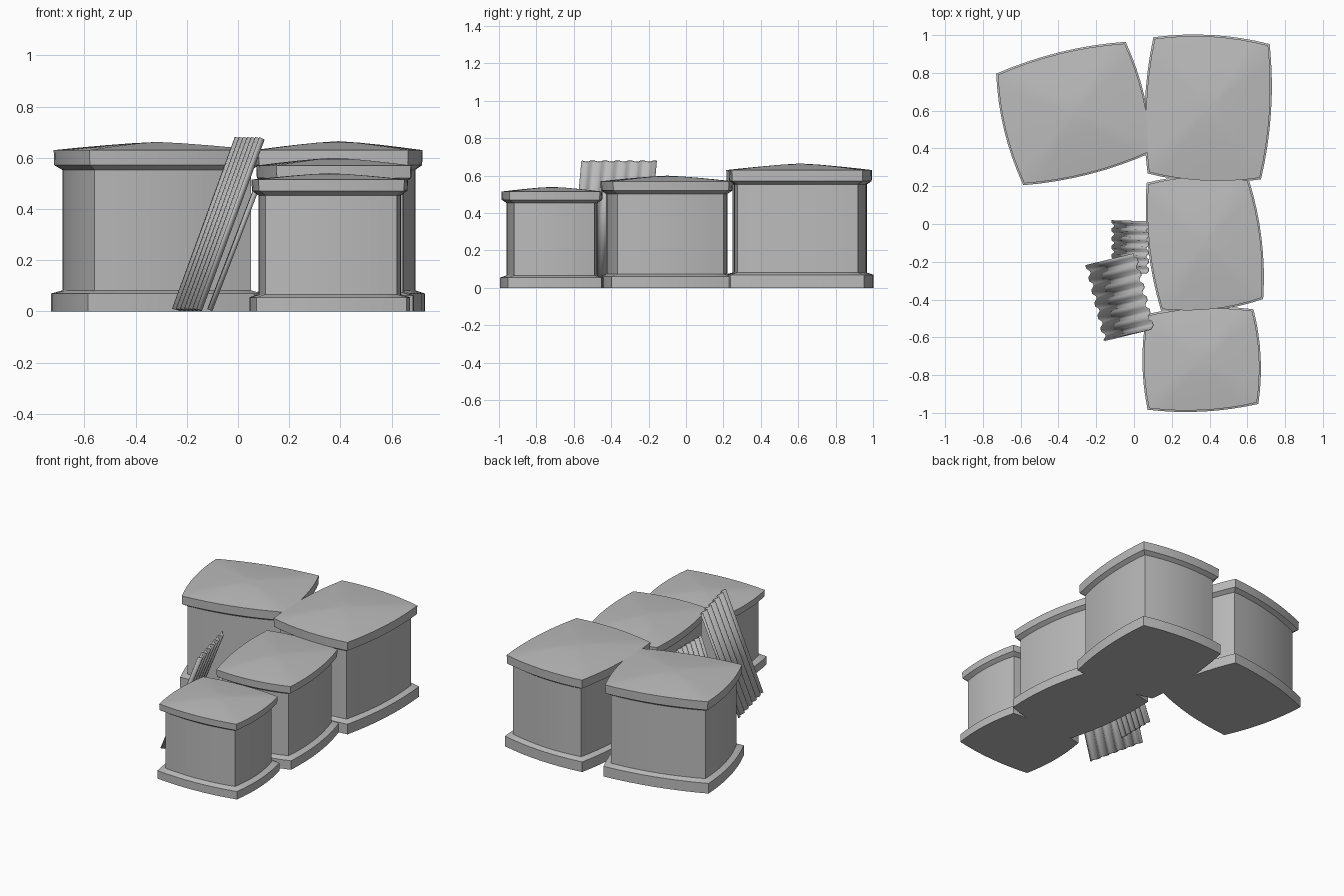
import bpy
import bmesh
from mathutils import Vector

cube = bpy.data.objects.get("Cube")
if cube:
    bpy.data.objects.remove(cube, do_unlink=True)

grey = bpy.data.materials.new("plain grey")
grey.use_nodes = True
grey.diffuse_color = (0.5, 0.5, 0.5, 1)
grey.node_tree.nodes["Principled BSDF"].inputs["Base Color"].default_value = (0.5, 0.5, 0.5, 1)

SEGMENTS = 8      # steps along each bowed side


def finish(name, bm, angle=0.5):
    bmesh.ops.recalc_face_normals(bm, faces=bm.faces)
    mesh = bpy.data.meshes.new(name)
    bm.to_mesh(mesh)
    bm.free()
    mesh.materials.append(grey)
    obj = bpy.data.objects.new(name, mesh)
    bpy.context.collection.objects.link(obj)
    bpy.ops.object.select_all(action='DESELECT')
    obj.select_set(True)
    bpy.context.view_layer.objects.active = obj
    bpy.ops.object.shade_smooth_by_angle(angle=angle)
    return obj


def outline(corners, bulge, offset):
    """Four-cornered loop with bowed sides, moved in or out by offset."""
    pts = [Vector(c) for c in corners]
    mid = sum(pts, Vector((0, 0))) / 4
    moved = []
    for i, p in enumerate(pts):
        a = (pts[i - 1] - p).normalized()
        b = (pts[(i + 1) % 4] - p).normalized()
        moved.append(p - (a + b) * offset)
    loop = []
    for i, p in enumerate(moved):
        q = moved[(i + 1) % 4]
        side = (q - p).normalized()
        out = Vector((side.y, -side.x))
        if out.dot((p + q) / 2 - mid) < 0:
            out = -out
        for s in range(SEGMENTS):
            t = s / SEGMENTS
            loop.append(p.lerp(q, t) + out * bulge * 4 * t * (1 - t))
    return loop, mid


def crate(name, corners, rim, peak, under, base, bulge=0.03):
    """Bowed box: flared plinth, wall, overhanging lid with a low dome."""
    bm = bmesh.new()
    profile = [(0.008, 0), (0.008, base), (-0.028, base + 0.012),
               (-0.028, under), (-0.002, under + 0.018), (0, rim)]
    rings = []
    for offset, z in profile:
        loop, mid = outline(corners, bulge, offset)
        rings.append([bm.verts.new((p.x, p.y, z)) for p in loop])
    # dome rings shrink toward the middle of the lid
    for scale in (0.75, 0.5, 0.25):
        rise = (peak - rim) * (1 - scale ** 1.3)
        rings.append([bm.verts.new((*mid.lerp(p, scale), rim + rise)) for p in loop])
    n = len(loop)
    for low, high in zip(rings, rings[1:]):
        for i in range(n):
            j = (i + 1) % n
            bm.faces.new((low[i], low[j], high[j], high[i]))
    tip = bm.verts.new((mid.x, mid.y, peak))
    for i in range(n):
        bm.faces.new((rings[-1][i], rings[-1][(i + 1) % n], tip))
    bm.faces.new(rings[0][::-1])
    return finish(name, bm)


def corrugated_sheet(name, start, end, lean, ridges, depth, thickness):
    """Leaning sheet whose ridges run up the slope."""
    start, end, lean = Vector(start), Vector(end), Vector(lean)
    normal = lean.cross(end - start).normalized()
    wave = [-1, -1, 1, 1]
    count = ridges * 4
    bm = bmesh.new()
    rows = []
    for i in range(count + 1):
        p = start.lerp(end, i / count) + normal * depth * wave[i % 4]
        rows.append((bm.verts.new(p), bm.verts.new(p + lean)))
    for a, b in zip(rows, rows[1:]):
        bm.faces.new((a[0], b[0], b[1], a[1]))
    obj = finish(name, bm, 0.2)
    solid = obj.modifiers.new("thickness", 'SOLIDIFY')
    solid.thickness = thickness
    solid.offset = 0
    return obj


# Four boxes, corners given around the lid
crate("back_left_box", [(0.11, 0.98), (0.71, 0.945), (0.665, 0.245), (0.08, 0.275)],
      0.63, 0.665, 0.553, 0.07)
crate("back_right_box", [(-0.05, 0.955), (0.085, 0.385), (-0.58, 0.215), (-0.72, 0.79)],
      0.63, 0.662, 0.553, 0.07)
crate("middle_box", [(0.075, 0.21), (0.60, 0.23), (0.675, -0.39), (0.15, -0.45)],
      0.57, 0.6, 0.503, 0.062)
crate("front_box", [(0.075, -0.485), (0.625, -0.46), (0.65, -0.945), (0.08, -0.975)],
      0.515, 0.54, 0.453, 0.055, 0.025)

# Sheets leaning against the boxes
corrugated_sheet("large_leaning_sheet", (-0.245, -0.215, 0.006), (-0.15, -0.615, 0.006),
                 (0.245, 0.06, 0.67), 6, 0.009, 0.01)
corrugated_sheet("small_leaning_sheet", (-0.11, 0.02, 0.005), (-0.11, -0.255, 0.005),
                 (0.18, -0.005, 0.47), 6, 0.007, 0.008)
